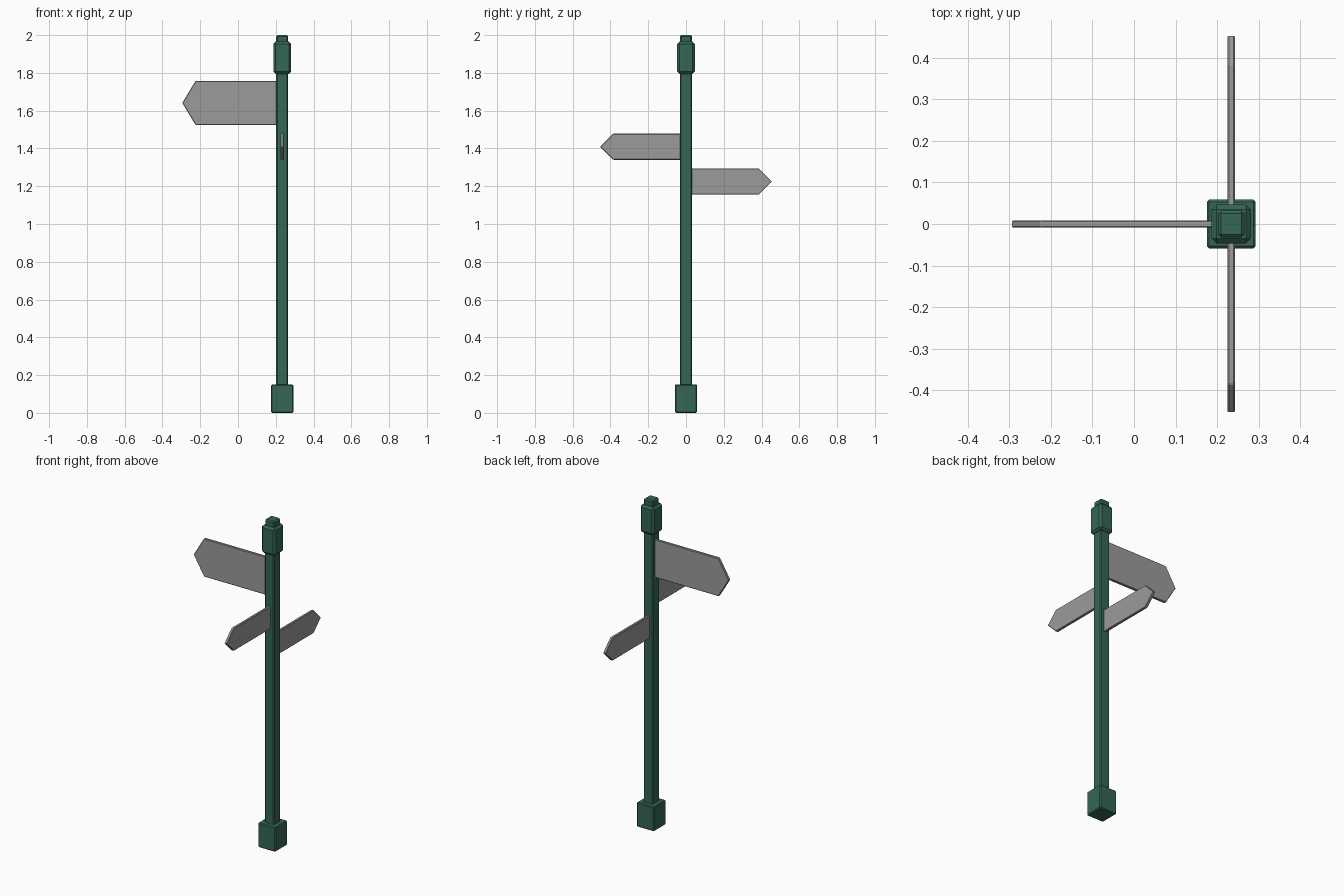
import bpy
import bmesh
from mathutils import Vector

cube = bpy.data.objects.get("Cube")
if cube:
    bpy.data.objects.remove(cube, do_unlink=True)


def make_material(name, color):
    mat = bpy.data.materials.new(name)
    mat.use_nodes = True
    mat.diffuse_color = color
    bsdf = next(n for n in mat.node_tree.nodes if n.type == 'BSDF_PRINCIPLED')
    bsdf.inputs["Base Color"].default_value = color
    return mat


GREEN = make_material("dark green paint", (0.036, 0.135, 0.09, 1))
GREY = make_material("grey sign", (0.33, 0.33, 0.33, 1))
POST_X = 0.234


def finish(name, bm, mat, bevel):
    bmesh.ops.recalc_face_normals(bm, faces=bm.faces)
    mesh = bpy.data.meshes.new(name)
    bm.to_mesh(mesh)
    bm.free()
    mesh.materials.append(mat)
    obj = bpy.data.objects.new(name, mesh)
    bpy.context.collection.objects.link(obj)
    mod = obj.modifiers.new("chamfer", 'BEVEL')
    mod.width = bevel
    mod.segments = 1
    return obj


def post_block(name, half, bottom, top, bevel):
    """Square chamfered block centred on the post."""
    bm = bmesh.new()
    bmesh.ops.create_cube(bm, size=1)
    for v in bm.verts:
        v.co = Vector((v.co.x * 2 * half + POST_X, v.co.y * 2 * half,
                       bottom if v.co.z < 0 else top))
    return finish(name, bm, GREEN, bevel)


def arrow_sign(name, direction, length, point, bottom, top):
    """Arrow-ended plate reaching out from the post centre."""
    out = Vector(direction)
    side = out.cross(Vector((0, 0, 1)))
    thickness = 0.017
    outline = [(0, bottom), (length - point, bottom), (length, (bottom + top) / 2),
               (length - point, top), (0, top)]
    bm = bmesh.new()
    origin = Vector((POST_X, 0, 0)) - side * thickness / 2
    face = bm.faces.new([bm.verts.new(origin + out * d + Vector((0, 0, z)))
                         for d, z in outline])
    grown = bmesh.ops.extrude_face_region(bm, geom=[face])["geom"]
    bmesh.ops.translate(bm, vec=side * thickness,
                        verts=[g for g in grown if isinstance(g, bmesh.types.BMVert)])
    return finish(name, bm, GREY, 0.003)


# Post, stacked from the ground up
post_block("base", 0.0585, 0, 0.15, 0.005)
post_block("pole", 0.032, 0.1, 1.82, 0.006)
post_block("cap", 0.047, 1.795, 1.965, 0.012)
post_block("finial", 0.032, 1.94, 2.0, 0.007)

# Direction signs
arrow_sign("large_sign_right", (-1, 0, 0), 0.529, 0.07, 1.525, 1.757)
arrow_sign("small_sign_front", (0, -1, 0), 0.455, 0.07, 1.34, 1.478)
arrow_sign("small_sign_back", (0, 1, 0), 0.455, 0.07, 1.155, 1.295)
